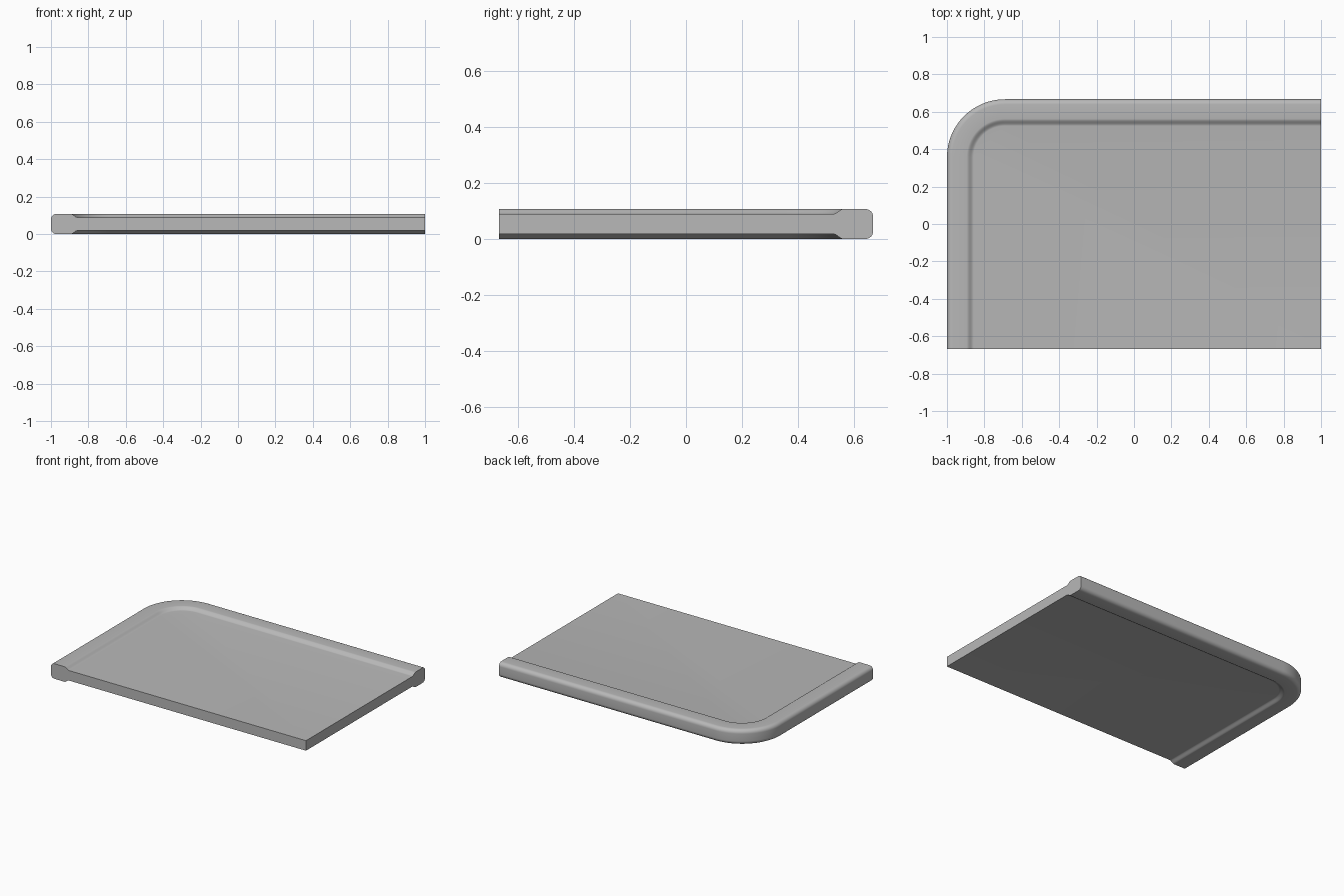
import bpy, bmesh
from math import sin, cos, pi, radians

cube = bpy.data.objects.get("Cube")
if cube:
    bpy.data.objects.remove(cube, do_unlink=True)

# Overall sizes
HALF_X, HALF_Y, HEIGHT = 1.0, 0.667, 0.107
PLATE_TOP = 0.089            # sunken plate surface inside the rim
CORNER = 0.31                # outer corner radius
EDGE = 0.028                 # rounding of the rim's outer edge
STEP_OUT, STEP_IN = 0.105, 0.143   # slope from rim down to plate

gray = bpy.data.materials.new("light_gray")
gray.use_nodes = True
color = (0.48, 0.48, 0.48, 1)
gray.diffuse_color = color
gray.node_tree.nodes["Principled BSDF"].inputs["Base Color"].default_value = color


def rim_profile():
    """(inset, height) points from the plate's top, over the rim, to its underside."""
    upper = []
    for i in range(9):       # soft S-shaped step
        t = i / 8
        blend = (1 - cos(pi * t)) / 2
        upper.append((STEP_IN + (STEP_OUT - STEP_IN) * t,
                      PLATE_TOP + (HEIGHT - PLATE_TOP) * blend))
    for i in range(9):       # rounded outer edge
        a = pi / 2 * i / 8
        upper.append((EDGE - EDGE * sin(a), HEIGHT - EDGE + EDGE * cos(a)))
    return upper + [(d, HEIGHT - z) for d, z in reversed(upper)]


def outline(inset):
    """Open path: front end of the right side, round the corner, to the left end."""
    r = CORNER - inset
    cx, cy = -HALF_X + CORNER, HALF_Y - CORNER
    arc = [(cx - r * cos(a), cy + r * sin(a))
           for a in (pi / 2 * i / 24 for i in range(25))]
    return [(-HALF_X + inset, -HALF_Y)] + arc + [(HALF_X, HALF_Y - inset)]


# Rim swept round two sides
bm = bmesh.new()
rows = [[bm.verts.new((x, y, z)) for x, y in outline(d)] for d, z in rim_profile()]
for a, b in zip(rows, rows[1:]):
    for i in range(len(a) - 1):
        bm.faces.new((a[i], a[i + 1], b[i + 1], b[i]))

# Plate surfaces and the two flat cut ends
top = bm.verts.new((HALF_X, -HALF_Y, PLATE_TOP))
bottom = bm.verts.new((HALF_X, -HALF_Y, HEIGHT - PLATE_TOP))
bm.faces.new(rows[0] + [top])
bm.faces.new(rows[-1] + [bottom])
for end in (0, -1):
    bm.faces.new([row[end] for row in rows] + [bottom, top])
bmesh.ops.recalc_face_normals(bm, faces=bm.faces[:])

mesh = bpy.data.meshes.new("rimmed_panel")
bm.to_mesh(mesh)
bm.free()
mesh.materials.append(gray)
panel = bpy.data.objects.new("rimmed_panel", mesh)
bpy.context.collection.objects.link(panel)

bpy.ops.object.select_all(action="DESELECT")
panel.select_set(True)
bpy.context.view_layer.objects.active = panel
bpy.ops.object.shade_smooth_by_angle(angle=radians(35))
